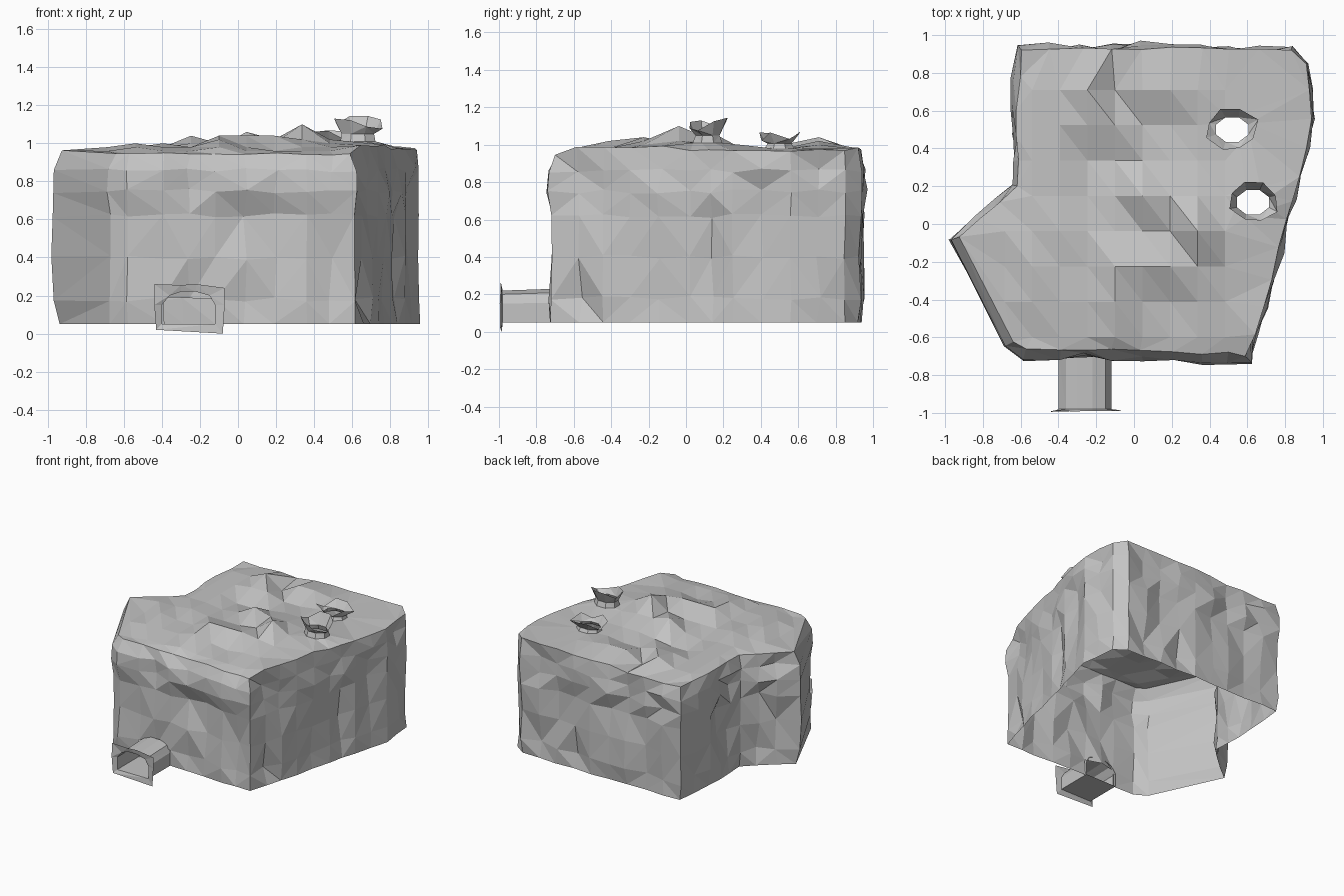
import bpy, bmesh, math, random
from mathutils import Vector, geometry

random.seed(4)
if "Cube" in bpy.data.objects:
    bpy.data.objects.remove(bpy.data.objects["Cube"])

rock = bpy.data.materials.new("rock_grey")
rock.use_nodes = True
GREY = (0.55, 0.55, 0.55, 1)
rock.diffuse_color = GREY
bsdf = rock.node_tree.nodes["Principled BSDF"]
bsdf.inputs["Base Color"].default_value = GREY
bsdf.inputs["Roughness"].default_value = 0.9


def jitter(amount):
    return random.uniform(-amount, amount)


def finish(name, bm):
    """Turn a bmesh into a flat-shaded, triangulated rock object."""
    bmesh.ops.delete(bm, geom=[v for v in bm.verts if not v.link_faces], context='VERTS')
    bmesh.ops.recalc_face_normals(bm, faces=bm.faces)
    bmesh.ops.triangulate(bm, faces=bm.faces, quad_method='SHORT_EDGE')
    mesh = bpy.data.meshes.new(name)
    bm.to_mesh(mesh)
    bm.free()
    mesh.materials.append(rock)
    obj = bpy.data.objects.new(name, mesh)
    bpy.context.collection.objects.link(obj)
    return obj


def loft(rings):
    """Join successive closed rings of points with faces."""
    bm = bmesh.new()
    loops = [[bm.verts.new(p) for p in ring] for ring in rings]
    for low, high in zip(loops, loops[1:]):
        for i in range(len(low)):
            j = (i + 1) % len(low)
            bm.faces.new((low[i], low[j], high[j], high[i]))
    return bm


# Plan outline of the cave, counter-clockwise, split into columns
plan = [(-0.6, 0.93), (-0.63, 0.6), (-0.62, 0.2), (-0.925, -0.07), (-0.67, -0.64),
        (-0.58, -0.7), (-0.39, -0.7), (-0.12, -0.7), (0.36, -0.72), (0.61, -0.72),
        (0.74, -0.3), (0.81, 0.02), (0.88, 0.25), (0.95, 0.56), (0.92, 0.85),
        (0.83, 0.92), (0.2, 0.935)]
columns, calm = [], []
for a, b in zip(plan, plan[1:] + plan[:1]):
    a, b = Vector(a), Vector(b)
    flat_side = max(a.x, b.x) < -0.65 and max(a.y, b.y) < 0
    n = 1 if flat_side else max(1, round((b - a).length / 0.15))
    for k in range(n):
        columns.append(a.lerp(b, k / n))
        calm.append(k == 0)

# Walls: layers with inward chiselled dents, a swollen west corner
# and a rim that leans back above the front
layers = [(0.05, 0.0), (0.18, 0.01), (0.4, 0.01), (0.62, 0.01),
          (0.75, 0.02), (0.86, 0.02), (0.96, -0.005)]
BOTTOM, TOP = layers[0][0], layers[-1][0]
rings = []
for z, bulge in layers:
    ring = []
    for i, p in enumerate(columns):
        along = (columns[(i + 1) % len(columns)] - columns[i - 1]).normalized()
        out = Vector((along.y, -along.x))
        front, west, east = p.y < -0.6, p.x < -0.9, p.x > 0.65 and p.y < 0.9
        push = bulge
        if z in (BOTTOM, TOP) or calm[i]:
            push += jitter(0.008)
        else:
            push += random.uniform(-0.045, 0.02)
        if west:
            push += 0.05 * math.sin(math.pi * z)
        if east and BOTTOM < z < TOP:
            push -= 0.015
        if front and z == TOP:
            push -= 0.03
        if front and 0.3 < z < 0.7:
            push -= 0.015
        q = p + out * push + along * jitter(0.015 if not calm[i] else 0.004)
        height = z if z == BOTTOM else z + jitter(0.012)
        if z == TOP:
            height = z + jitter(0.006)
            if front:
                height -= 0.015
            elif east:
                height += 0.03 if p.y < 0 else 0.01
            elif p.y > 0.85 and p.x > 0:
                height += 0.02
        ring.append(Vector((q.x, q.y, height)))
    rings.append(ring)
walls = loft(rings)

# Opening in the front wall where the tunnel enters
doorway = [f for f in walls.faces
           if -0.39 < f.calc_center_median().x < -0.12
           and f.calc_center_median().y < -0.6 and f.calc_center_median().z < 0.2]
bmesh.ops.delete(walls, geom=doorway, context='FACES')
finish("rock_walls", walls)

# Roof: coarse grid of ridges and hollows, one digit per step of height
relief = ["222504432",
          "222331122",
          "222001222",
          "222126443",
          "223222384",
          "132255543",
          "122242122",
          "001121111"]
vents = [("front_vent", Vector((0.63, 0.115)), 1.01, 0.1),
         ("rear_vent", Vector((0.52, 0.5)), 0.98, 0.065)]
SIDES = 8


def oval(centre, rx, ry):
    angles = [math.tau * (k + 0.5) / SIDES for k in range(SIDES)]
    return [centre + Vector((rx * math.cos(a), ry * math.sin(a))) for a in angles]


rim = rings[-1]
points = [p.to_2d() for p in rim]
heights = [p.z for p in rim]
edges = [(i, (i + 1) % len(rim)) for i in range(len(rim))]
for name, centre, base, rise in vents:
    start = len(points)
    points += oval(centre, 0.1, 0.085)
    heights += [base] * SIDES
    edges += [(start + k, start + (k + 1) % SIDES) for k in range(SIDES)]
for row, steps in enumerate(relief):
    for col, step in enumerate(steps):
        p = Vector((-0.685 + col * 0.146, 0.71 - row * 0.187))
        near_rim = min((p - q.to_2d()).length for q in rim) < 0.06
        near_vent = min((p - v[1]).length for v in vents) < 0.13
        if not near_rim and not near_vent:
            points.append(p)
            heights.append(0.94 + 0.02 * int(step))

verts, _, faces, origin, _, _ = geometry.delaunay_2d_cdt(points, edges, [], 1, 1e-5)
roof = bmesh.new()
made = [roof.verts.new((v.x, v.y, heights[o[0]])) for v, o in zip(verts, origin)]
for f in faces:
    middle = sum((verts[i] for i in f), Vector((0, 0))) / len(f)
    if all((middle - v[1]).length > 0.08 for v in vents):
        roof.faces.new([made[i] for i in f])
finish("rock_roof", roof)

# Roof vents: narrow neck flaring to a jagged lip
for name, centre, base, rise in vents:
    foot = [p.to_3d() + Vector((0, 0, base)) for p in oval(centre, 0.1, 0.085)]
    neck = [p.to_3d() + Vector((0, 0, base + rise * 0.4)) for p in oval(centre, 0.092, 0.07)]
    lip = [p.to_3d() + Vector((jitter(0.015), jitter(0.015), base + rise + jitter(0.035)))
           for p in oval(centre, 0.135, 0.108)]
    finish(name, loft([foot, neck, lip]))

# Entrance tunnel with a ragged flat frame around its arch
arch = [(-0.4, 0.05), (-0.4, 0.15), (-0.36, 0.2), (-0.3, 0.22),
        (-0.22, 0.22), (-0.15, 0.2), (-0.12, 0.15), (-0.12, 0.05)]
frame = [(-0.43, 0.02), (-0.44, 0.15), (-0.44, 0.26), (-0.3, 0.255),
         (-0.22, 0.26), (-0.07, 0.24), (-0.07, 0.15), (-0.08, 0.0)]
finish("tunnel_frame", loft([[(x, -0.99 + jitter(0.006), z) for x, z in frame],
                             [(x, -0.98, z) for x, z in arch]]))
finish("entrance_tunnel", loft([[(x, -0.98, z) for x, z in arch],
                                [(x, -0.69, z * 1.06 - 0.003) for x, z in arch]]))
